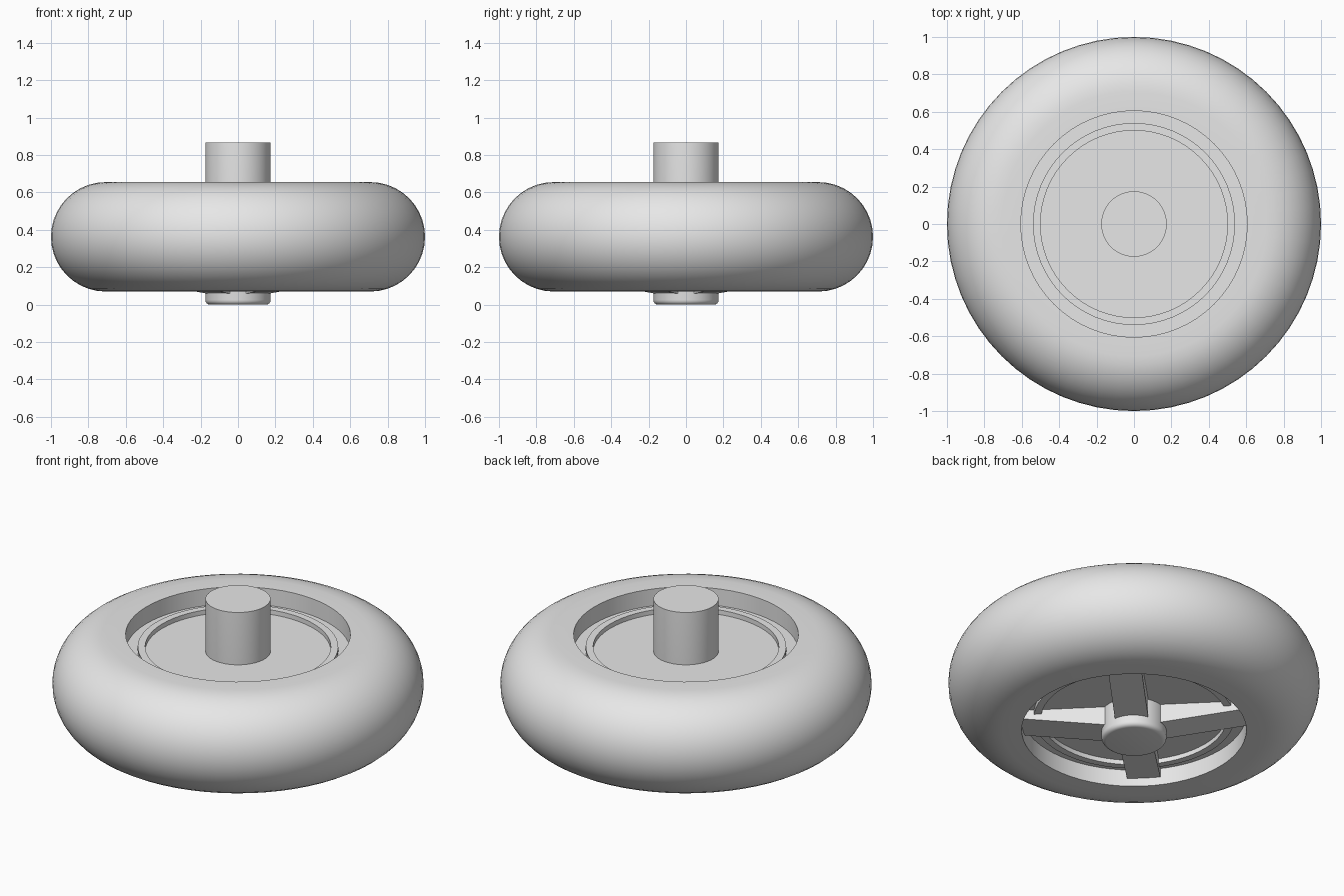
import bpy, bmesh, math
from mathutils import Matrix

cube = bpy.data.objects.get("Cube")
if cube:
    bpy.data.objects.remove(cube, do_unlink=True)

# Single plain grey finish
grey = bpy.data.materials.new("light_grey")
grey.use_nodes = True
colour = (0.8, 0.8, 0.8, 1)
grey.diffuse_color = colour
grey.node_tree.nodes["Principled BSDF"].inputs["Base Color"].default_value = colour

SIDES = 64
MID = 0.3625       # height of the wheel's middle plane
TUBE = 0.2925      # radius of the rounded tread
BORE = 0.605       # radius of the opening in the tyre
FACE = 0.1925      # half thickness of the central disc


def finish(name, bm, smooth=True):
    bmesh.ops.recalc_face_normals(bm, faces=bm.faces)
    mesh = bpy.data.meshes.new(name)
    bm.to_mesh(mesh)
    bm.free()
    mesh.materials.append(grey)
    obj = bpy.data.objects.new(name, mesh)
    bpy.context.collection.objects.link(obj)
    if smooth:
        bpy.ops.object.select_all(action='DESELECT')
        obj.select_set(True)
        bpy.context.view_layer.objects.active = obj
        bpy.ops.object.shade_smooth_by_angle(angle=math.radians(32))
    return obj


def lathe(name, profile, closed=False):
    """Turn an (r, z) profile about the z axis."""
    bm = bmesh.new()
    verts = [bm.verts.new((r, 0, z)) for r, z in profile]
    pairs = list(zip(verts, verts[1:]))
    if closed:
        pairs.append((verts[-1], verts[0]))
    edges = [bm.edges.new(p) for p in pairs]
    bmesh.ops.spin(bm, geom=verts + edges, cent=(0, 0, 0), axis=(0, 0, 1),
                   angle=math.tau, steps=SIDES, use_merge=True)
    bmesh.ops.remove_doubles(bm, verts=bm.verts, dist=1e-4)
    return finish(name, bm)


# Tyre: straight bore, flat sidewalls, half-round tread
arc = [math.pi * (i / 20 - 0.5) for i in range(21)]
tread = [(1 - TUBE + TUBE * math.cos(a), MID + TUBE * math.sin(a)) for a in arc]
lathe("tyre", [(BORE, MID - TUBE)] + tread + [(BORE, MID + TUBE)], closed=True)

# Central disc with a raised lip on both faces
half = [(0, FACE), (0.5, FACE), (0.5, FACE + 0.027), (0.54, FACE + 0.027),
        (0.54, FACE), (BORE + 0.005, FACE)]
lathe("wheel_disc", [(r, MID + h) for r, h in half]
      + [(r, MID - h) for r, h in reversed(half)])

# Axle: square-cut top, rounded lower end
R, ROUND = 0.175, 0.025
corner = [(R - ROUND + ROUND * math.sin(a), ROUND - ROUND * math.cos(a))
          for a in (math.pi / 2 * i / 4 for i in range(5))]
lathe("axle", [(0, 0)] + corner + [(R, 0.866), (0, 0.866)])

# Four diagonal tapered spokes under the disc
for i in range(4):
    bm = bmesh.new()
    side = [(0.1, 0.2), (0.1, 0.053), (BORE + 0.005, 0.12), (BORE + 0.005, 0.2)]
    face = bm.faces.new([bm.verts.new((x, -0.09, z)) for x, z in side])
    ext = bmesh.ops.extrude_face_region(bm, geom=[face])
    moved = [v for v in ext["geom"] if isinstance(v, bmesh.types.BMVert)]
    bmesh.ops.translate(bm, verts=moved, vec=(0, 0.18, 0))
    bm.transform(Matrix.Rotation(math.pi / 4 + i * math.pi / 2, 4, 'Z'))
    finish(f"spoke_{i + 1}", bm, smooth=False)
